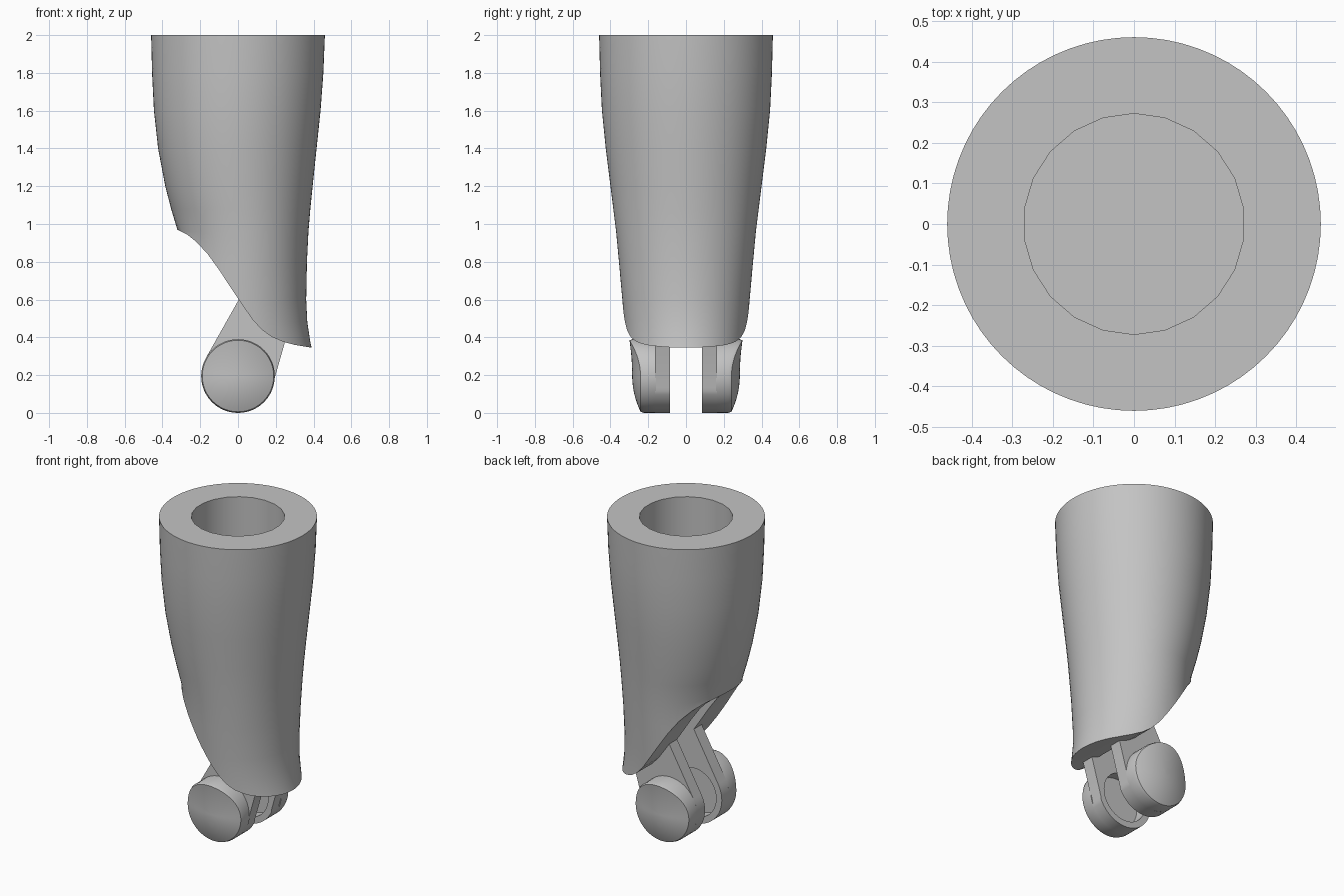
import bpy, bmesh
from math import sin, cos, pi, radians

if "Cube" in bpy.data.objects:
    bpy.data.objects.remove(bpy.data.objects["Cube"], do_unlink=True)

grey = bpy.data.materials.new("plain grey")
grey.use_nodes = True
grey.diffuse_color = (0.55, 0.55, 0.55, 1)
grey.node_tree.nodes["Principled BSDF"].inputs["Base Color"].default_value = grey.diffuse_color


def finish(name, bm):
    """Turn a bmesh into an object with outward normals."""
    bmesh.ops.recalc_face_normals(bm, faces=bm.faces)
    mesh = bpy.data.meshes.new(name)
    bm.to_mesh(mesh)
    bm.free()
    mesh.materials.append(grey)
    obj = bpy.data.objects.new(name, mesh)
    bpy.context.collection.objects.link(obj)
    return obj


def loft(bm, rings):
    """Skin closed rings of points and cap both ends."""
    rows = [[bm.verts.new(p) for p in ring] for ring in rings]
    n = len(rows[0])
    for a, b in zip(rows, rows[1:]):
        for i in range(n):
            j = (i + 1) % n
            bm.faces.new((a[i], a[j], b[j], b[i]))
    bm.faces.new(rows[0])
    bm.faces.new(rows[-1])


def prism(name, outline, y0, y1):
    """Extrude an x-z outline along y."""
    bm = bmesh.new()
    loft(bm, [[(x, y, z) for x, z in outline] for y in (y0, y1)])
    return finish(name, bm)


def smooth(obj, angle=35):
    bpy.ops.object.select_all(action='DESELECT')
    obj.select_set(True)
    bpy.context.view_layer.objects.active = obj
    bpy.ops.object.shade_smooth_by_angle(angle=radians(angle))


def cut(obj, cutter):
    mod = obj.modifiers.new("cut", 'BOOLEAN')
    mod.operation, mod.solver, mod.object = 'DIFFERENCE', 'EXACT', cutter
    bpy.ops.object.select_all(action='DESELECT')
    bpy.context.view_layer.objects.active = obj
    obj.select_set(True)
    bpy.ops.object.modifier_apply(modifier=mod.name)
    bpy.data.objects.remove(cutter, do_unlink=True)


def circle(r, n, cx=0, cz=0, start=0.0, sweep=2 * pi):
    return [(cx + r * cos(start + sweep * i / n), cz + r * sin(start + sweep * i / n))
            for i in range(n)]


# Tapered sleeve: height, right edge, left edge, half depth
SECTIONS = [(2, -.46, .46, .46), (1.8, -.455, .452, .455), (1.6, -.445, .437, .445),
            (1.4, -.423, .416, .425), (1.2, -.385, .395, .4), (1.08, -.354, .383, .385),
            (.96, -.318, .373, .37), (.8, -.31, .365, .355), (.6, -.3, .361, .337),
            (.48, -.3, .367, .327), (.38, -.3, .382, .32), (.25, -.3, .41, .31)]
bm = bmesh.new()
loft(bm, [[((l + r) / 2 + (r - l) / 2 * x, d * y, z) for x, y in circle(1, 72)]
          for z, l, r, d in SECTIONS])
sleeve = finish("sleeve", bm)

# Sweeping cut across the lower end
SWEEP = [(-.6, 1.04), (-.32, .97), (-.27, .945), (-.22, .905), (-.16, .84), (-.1, .757),
         (-.04, .665), (.02, .575), (.08, .49), (.13, .437), (.18, .402), (.24, .376),
         (.3, .36), (.39, .345), (.6, .32), (.6, -.2), (-.6, -.2)]
cut(sleeve, prism("sweep_cutter", SWEEP, -1, 1))

# Clearance slot between the hinge arms
SLOT = [(-.23, .88), (-.15, .88), (-.05, .82), (.05, .72), (.13, .6), (.18, .48),
        (.2, .36), (-.3, .36)]
cut(sleeve, prism("slot_cutter", SLOT, -.085, .085))

# Blind socket in the top
bm = bmesh.new()
loft(bm, [[(x, y, z) for x, y in circle(.272, 22, start=pi / 2)] for z in (1.4, 2.2)])
cut(sleeve, finish("socket_cutter", bm))
smooth(sleeve, 30)

# Hinge arms with round eyes, and sculpted caps on their outer sides
R = .195
ARM = circle(R, 32, 0, R, radians(150), radians(192)) + [(.18, .135), (.27, .45), (.1, .77)]


def cap_depth(x, z):
    up = max(0, z / R)
    return .238 + .047 * (1 - (x * x + z * z) / R ** 2) + .062 * up ** 2


for side, word in ((1, "back"), (-1, "front")):
    arm = prism(word + "_hinge_arm", ARM, side * .085, side * .165)
    cut(arm, prism("eye_cutter", circle(.155, 40, 0, R), side * .05, side * .2))
    smooth(arm)

    bm = bmesh.new()
    rings = [[(x, side * .16, z + R) for x, z in circle(R, 48)]]
    for k in (1, .97, .88, .75, .6, .45, .3, .15, .03):
        soft = .015 if k == 1 else 0
        rings.append([(x, side * (cap_depth(x, z) - soft), z + R)
                      for x, z in circle(R * k, 48)])
    loft(bm, rings)
    smooth(finish(word + "_hinge_cap", bm), 40)
